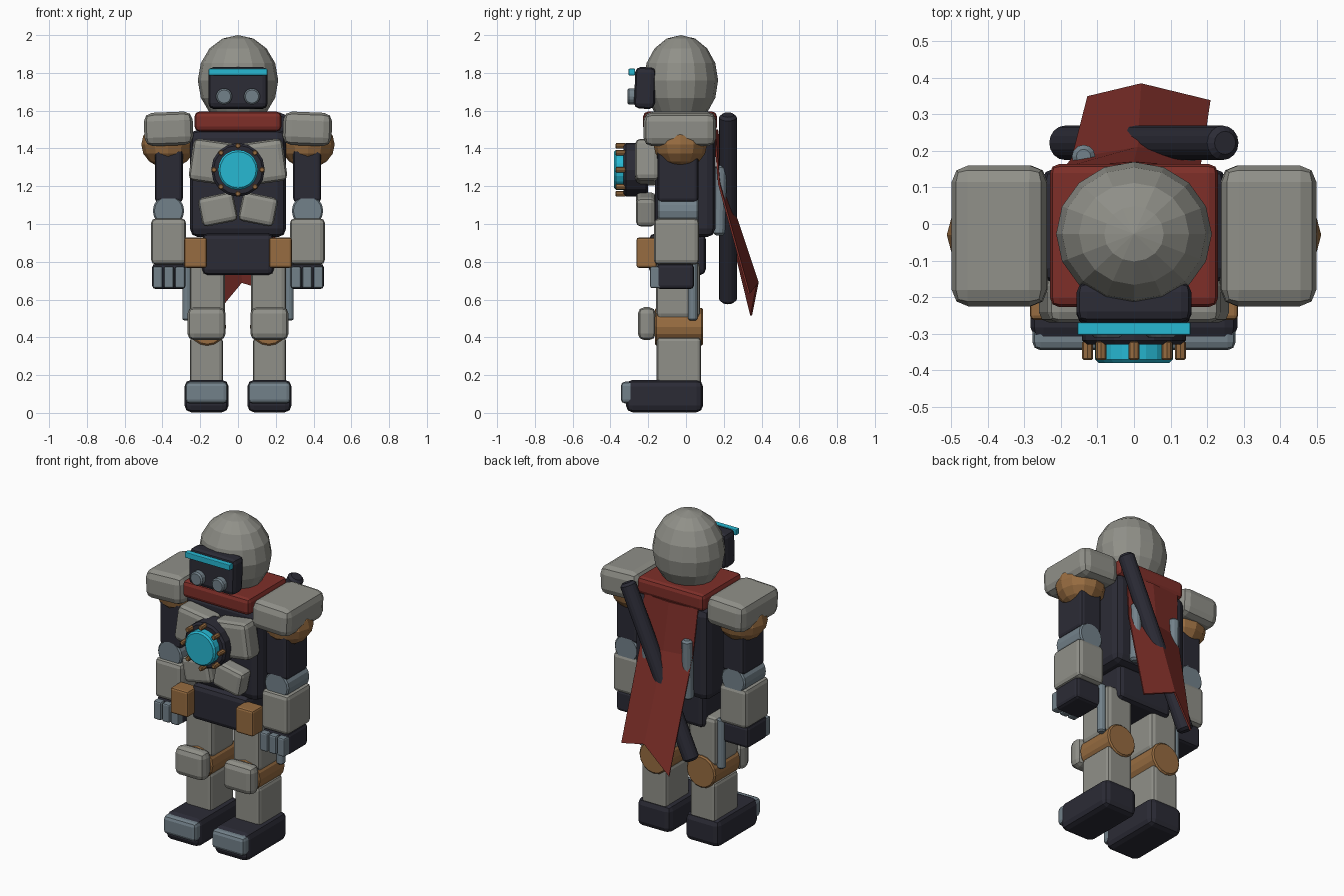
import bpy, bmesh
from math import pi, sin, cos, tau
from mathutils import Vector, Matrix

cube = bpy.data.objects.get("Cube")
if cube:
    bpy.data.objects.remove(cube, do_unlink=True)


def material(name, rgb):
    m = bpy.data.materials.new(name)
    m.use_nodes = True
    m.diffuse_color = (*rgb, 1)
    m.node_tree.nodes["Principled BSDF"].inputs["Base Color"].default_value = (*rgb, 1)
    return m


GREY = material("stone grey armour", (.28, .28, .25))
DARK = material("dark navy", (.024, .024, .036))
RED = material("deep red cloth", (.21, .028, .022))
BRONZE = material("bronze", (.31, .15, .052))
STEEL = material("blue steel", (.17, .22, .255))
CYAN = material("glowing cyan", (.02, .48, .65))


def finish(name, bm, mat, bevel=0, segments=2):
    bmesh.ops.recalc_face_normals(bm, faces=bm.faces)
    mesh = bpy.data.meshes.new(name)
    bm.to_mesh(mesh)
    bm.free()
    mesh.materials.append(mat)
    ob = bpy.data.objects.new(name, mesh)
    bpy.context.collection.objects.link(ob)
    if bevel:
        mod = ob.modifiers.new("Bevel", "BEVEL")
        mod.width, mod.segments = bevel, segments
        mod.limit_method, mod.angle_limit = "ANGLE", .8
    return ob


def box(name, mat, x, y, z, bevel=.02, turn=(0, 0, 0)):
    """Bevelled box from its (low, high) range on each axis, turned about its centre."""
    low, high = (Vector(c) for c in zip(x, y, z))
    bm = bmesh.new()
    bmesh.ops.create_cube(bm, size=1)
    bmesh.ops.scale(bm, vec=high - low, verts=bm.verts)
    for angle, axis in zip(turn, "XYZ"):
        bmesh.ops.rotate(bm, matrix=Matrix.Rotation(angle, 3, axis), verts=bm.verts)
    bmesh.ops.translate(bm, vec=(low + high) / 2, verts=bm.verts)
    return finish(name, bm, mat, bevel)


def rod(name, mat, start, end, radius, sides=16, bevel=.008):
    """Cylinder between two points."""
    a, b = Vector(start), Vector(end)
    bm = bmesh.new()
    bmesh.ops.create_cone(bm, cap_ends=True, segments=sides, radius1=radius,
                          radius2=radius, depth=(b - a).length)
    turn = (b - a).to_track_quat("Z", "Y").to_matrix().to_4x4()
    bmesh.ops.transform(bm, matrix=Matrix.Translation((a + b) / 2) @ turn, verts=bm.verts)
    return finish(name, bm, mat, bevel, 1)


def ball(name, mat, centre, radii, sides, rings):
    bm = bmesh.new()
    bmesh.ops.create_uvsphere(bm, u_segments=sides, v_segments=rings, radius=1)
    bmesh.ops.scale(bm, vec=radii, verts=bm.verts)
    bmesh.ops.translate(bm, vec=centre, verts=bm.verts)
    return finish(name, bm, mat)


# Head, face plate and eyes
ball("helmet", GREY, (0, -.027, 1.76), (.213, .197, .24), 16, 8)
box("face_plate", DARK, (-.157, .157), (-.272, -.162), (1.61, 1.83), .028, (-.04, 0, 0))
box("visor_bar", CYAN, (-.155, .155), (-.304, -.27), (1.787, 1.822), .004)

# Torso, collar and pelvis
box("torso", DARK, (-.255, .255), (-.165, .155), (.93, 1.5), .045)
box("collar", RED, (-.23, .23), (-.227, .164), (1.49, 1.595), .025)
box("pelvis", DARK, (-.19, .19), (-.195, .105), (.73, .95), .03)

# Chest reactor with a ring of studs
CORE = 1.287
rod("reactor_housing", DARK, (0, -.33, CORE), (0, -.2, CORE), .142, 16, .012)
rod("reactor_core", CYAN, (0, -.38, CORE), (0, -.32, CORE), .106, 20, .01)
for i in range(8):
    x, z = .127 * cos(i * tau / 8), CORE + .127 * sin(i * tau / 8)
    rod(f"reactor_stud_{i + 1}", BRONZE, (x, -.372, z), (x, -.32, z), .015, 8, .004)

# Paired parts, mirrored across the body
for side, s in (("left", 1), ("right", -1)):
    def span(inner, outer):
        return sorted((s * inner, s * outer))

    def part(name, mat, inner, outer, y, z, bevel=.02, turn=(0, 0, 0)):
        return box(f"{side}_{name}", mat, span(inner, outer), y, z, bevel, turn)

    rod(f"{side}_eye", STEEL, (s * .074, -.31, 1.675), (s * .074, -.25, 1.675), .043, 16)

    # Chest and belly plates, belt pouch
    part("chest_plate", GREY, .012, .25, (-.27, -.14), (1.215, 1.44), .03, (0, -s * .14, 0))
    part("belly_plate", GREY, .012, .202, (-.265, -.16), (1, 1.155), .025, (0, s * .2, 0))
    part("belt_pouch", BRONZE, .165, .285, (-.262, -.155), (.768, .928), .012)

    # Arm
    part("shoulder_pad", GREY, .238, .497, (-.225, .16), (1.415, 1.592), .045, (0, s * .04, 0))
    ball(f"{side}_shoulder_joint", BRONZE, (s * .37, -.03, 1.42), (.142, .142, .125), 12, 8)
    part("upper_arm", DARK, .292, .44, (-.15, .065), (1.115, 1.4))
    rod(f"{side}_elbow", STEEL, (s * .368, -.15, 1.07), (s * .368, .065, 1.07), .083)
    part("forearm", GREY, .275, .46, (-.17, .07), (.785, 1.03), .025)
    part("hand", DARK, .277, .455, (-.155, .042), (.655, .79))
    for i in range(3):
        x = .307 + i * .059
        part(f"finger_{i + 1}", STEEL, x - .026, x + .026, (-.19, -.13), (.66, .775), .01)

    # Leg
    part("thigh", GREY, .07, .255, (-.158, .075), (.5, .8), .025)
    part("thigh_shin", GREY, .08, .255, (-.155, .08), (.15, .4)).name = f"{side}_shin"
    rod(f"{side}_knee_joint", BRONZE, (s * .163, -.165, .456), (s * .163, .09, .456), .1)
    part("knee_pad", GREY, .065, .268, (-.255, -.16), (.385, .56), .035)
    part("boot", DARK, .05, .283, (-.318, .09), (.003, .175), .035)
    part("toe_cap", STEEL, .055, .278, (-.345, -.27), (.05, .165), .022)
    rod(f"{side}_thigh_tube", STEEL, (s * .27, .036, .49), (s * .27, .036, .8), .025, 12)

    # Exhaust pipe on the back
    rod(f"{side}_back_pipe", STEEL, (s * .138, .175, .94), (s * .138, .185, 1.31), .032, 12, .012)

# Baton slung across the back
rod("baton", DARK, (.249, .222, 1.578), (-.195, .222, .588), .047, 16, .015)

# Swallow-tailed cape, ridged along the middle
rows = (((-.19, .15, 1.5), (0, .165, 1.5), (.18, .15, 1.5)),
        ((-.17, .175, 1.21), (.01, .206, 1.21), (.185, .175, 1.21)),
        ((-.126, .345, .515), (.02, .38, .69), (.208, .334, .63)))
bm = bmesh.new()
grid = [[bm.verts.new(p) for p in row] for row in rows]
for upper, lower in zip(grid, grid[1:]):
    for j in range(2):
        bm.faces.new((upper[j], upper[j + 1], lower[j + 1], lower[j]))
cape = finish("cape", bm, RED)
solid = cape.modifiers.new("Thickness", "SOLIDIFY")
solid.thickness, solid.offset = .01, 0
